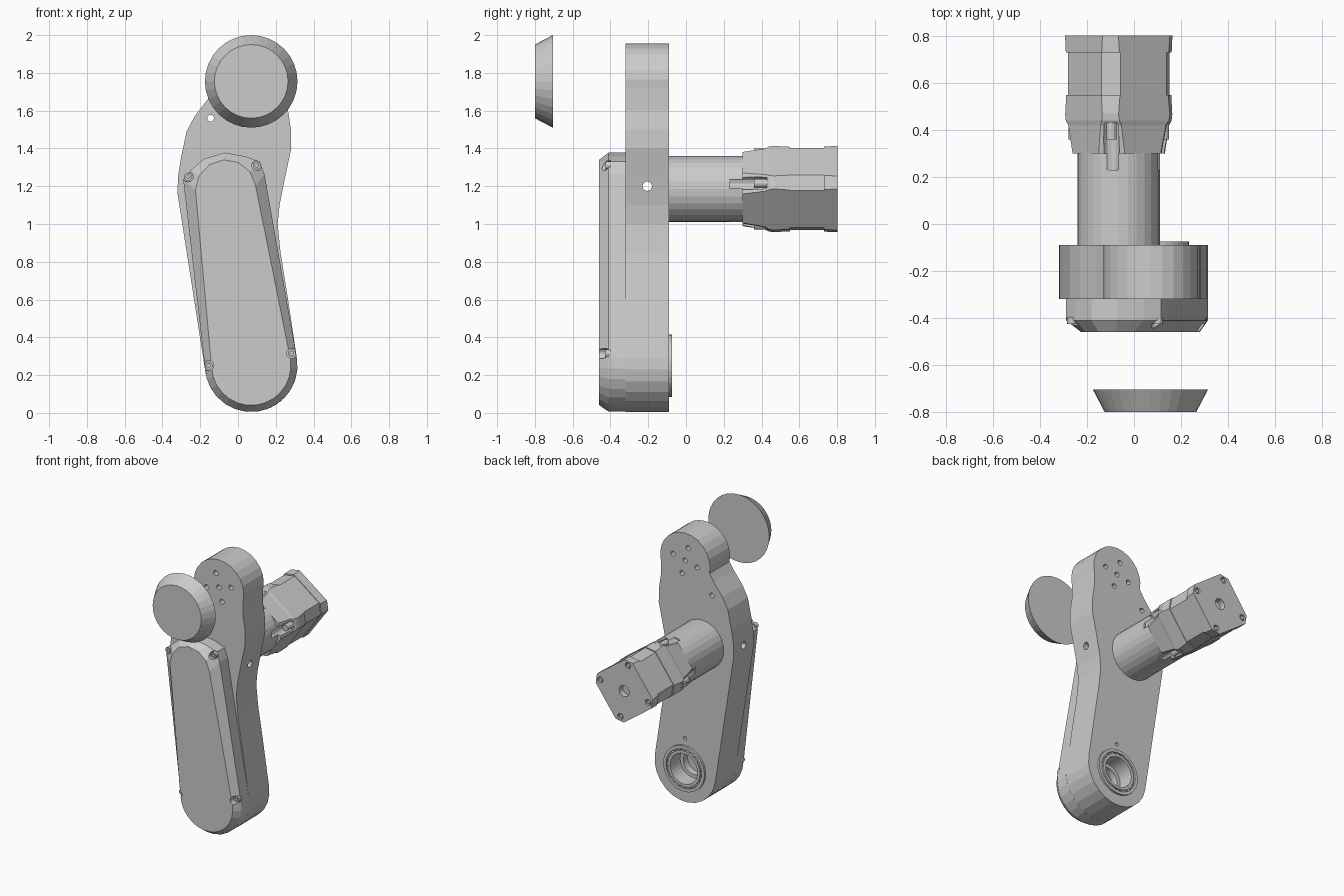
import bpy, bmesh, math
from mathutils import Matrix, Vector

if "Cube" in bpy.data.objects:
    bpy.data.objects.remove(bpy.data.objects["Cube"])

grey = bpy.data.materials.new("light grey")
grey.diffuse_color = (0.6, 0.6, 0.59, 1)
grey.use_nodes = True
grey.node_tree.nodes["Principled BSDF"].inputs["Base Color"].default_value = grey.diffuse_color

LOW = (0.07, 0.25)       # lower pivot (x, z)
TOP = (0.07, 1.755)      # upper pivot
MOTOR = (-0.065, 1.185)  # motor axis
TURN = math.radians(9)   # motor roll


def arc(c, r, a0, a1, n):
    """Points along an arc in the xz plane, angles in degrees."""
    return [(c[0] + r * math.cos(math.radians(a0 + (a1 - a0) * i / n)),
             c[1] + r * math.sin(math.radians(a0 + (a1 - a0) * i / n))) for i in range(n + 1)]


def circle(c, r, n=24):
    return arc(c, r, 0, 360, n)[:-1]


def polar(c, r, a):
    return (c[0] + r * math.cos(a), c[1] + r * math.sin(a))


def add_loft(bm, sections):
    """Bridge (y, outline) sections and cap both ends."""
    rings = [[bm.verts.new((x, y, z)) for x, z in pts] for y, pts in sections]
    n = len(rings[0])
    for a, b in zip(rings, rings[1:]):
        for i in range(n):
            bm.faces.new((a[i], a[(i + 1) % n], b[(i + 1) % n], b[i]))
    bm.faces.new(rings[0])
    bm.faces.new(rings[-1])


def finish(name, bm):
    bmesh.ops.recalc_face_normals(bm, faces=bm.faces)
    me = bpy.data.meshes.new(name)
    bm.to_mesh(me)
    bm.free()
    ob = bpy.data.objects.new(name, me)
    me.materials.append(grey)
    bpy.context.collection.objects.link(ob)
    return ob


def build(name, *lofts):
    bm = bmesh.new()
    for sections in lofts:
        add_loft(bm, sections)
    return finish(name, bm)


def rod(c, r, y0, y1, n=16):
    return [(y0, circle(c, r, n)), (y1, circle(c, r, n))]


def cut(ob, *cutters):
    """Subtract each cutter object, then remove it."""
    for c in cutters:
        mod = ob.modifiers.new("cut", 'BOOLEAN')
        mod.object, mod.operation, mod.solver = c, 'DIFFERENCE', 'EXACT'
        bpy.context.view_layer.update()
        dg = bpy.context.evaluated_depsgraph_get()
        me = bpy.data.meshes.new_from_object(ob.evaluated_get(dg))
        ob.modifiers.clear()
        ob.data = me
        bpy.data.objects.remove(c)


# Arm plate: waisted outline with rounded ends
outline = (arc(LOW, 0.245, 190, 370, 12)
           + [(0.262, 0.62), (0.225, 0.85), (0.21, 1.0), (0.22, 1.1), (0.25, 1.25),
              (0.282, 1.4), (0.28, 1.5), (0.265, 1.6)]
           + arc(TOP, 0.2, -12, 192, 14)
           + [(-0.16, 1.66), (-0.23, 1.57), (-0.272, 1.49), (-0.3, 1.36), (-0.318, 1.25), (-0.32, 1.16)])
plate = build("arm_plate", [(-0.32, outline), (-0.09, outline)])
holes = [TOP, (-0.145, 1.56)] + [polar(TOP, 0.1, math.radians(14 + 90 * k)) for k in range(4)]
cross = build("cross_hole", rod((0, 0), 0.025, -0.6, 0.6))
cross.data.transform(Matrix.Translation((0, -0.205, 1.2)) @ Matrix.Rotation(math.pi / 2, 4, 'Z'))
cut(plate,
    build("plate_holes", *[rod(p, 0.018, -0.4, 0.0, 12) for p in holes]),
    build("bearing_bore", rod(LOW, 0.16, -0.24, 0.0, 32)),
    build("marker_hole", rod((0.07, 0.465), 0.013, -0.13, 0.0, 12)),
    cross)

# Front cover: chamfered lid with screw corners
outer = (arc(LOW, 0.245, 183, 370, 14)
         + [(0.14, 1.265), (0.115, 1.33), (0.04, 1.358), (-0.07, 1.378),
            (-0.18, 1.345), (-0.25, 1.285), (-0.29, 1.235)])
inner = arc(LOW, 0.21, 183, 370, 14) + arc((-0.065, 1.18), 0.16, 8, 180, 6)
cover = build("front_cover", [(-0.319, outer), (-0.41, outer), (-0.46, inner)])
corners = [(-0.265, 1.25), (0.1, 1.31), (0.285, 0.315), (-0.155, 0.25)]
cut(cover, build("screw_pockets", *[rod(p, 0.027, -0.5, -0.4) for p in corners]))


def ring(name, c, r_out, r_in, y0, y1, n=32):
    """Open tube with square ends."""
    prof = [(r_in, y0), (r_out, y0), (r_out, y1), (r_in, y1)]
    bm = bmesh.new()
    loops = [[bm.verts.new((x, y, z)) for x, z in circle(c, r, n)] for r, y in prof]
    for k in range(4):
        a, b = loops[k], loops[(k + 1) % 4]
        for i in range(n):
            bm.faces.new((a[i], a[(i + 1) % n], b[(i + 1) % n], b[i]))
    return finish(name, bm)


# Cover screws
for p in corners:
    ring("cover_screw", p, 0.021, 0.01, -0.425, -0.395, 12)

# Pivot bearing: outer race, balls, inner race, stepped seat
ring("bearing_outer_race", LOW, 0.165, 0.143, -0.2, -0.075)
ring("bearing_inner_race", LOW, 0.13, 0.11, -0.2, -0.075)
ring("bearing_cage", LOW, 0.145, 0.128, -0.2, -0.09)
ring("bearing_seat", LOW, 0.16, 0.085, -0.24, -0.19)
bm = bmesh.new()
for k in range(20):
    x, z = polar(LOW, 0.1365, math.tau * k / 20)
    bmesh.ops.create_icosphere(bm, subdivisions=1, radius=0.011,
                               matrix=Matrix.Translation((x, -0.088, z)))
finish("bearing_balls", bm)

# Floating front disc with a tapered rim
build("front_disc", [(-0.8, circle(TOP, 0.195, 32)), (-0.705, circle(TOP, 0.245, 32))])


def motor_section(flat, corner, dx=0.0):
    """Square turned on its corner, with each corner trimmed."""
    h = flat * math.sqrt(2) - corner      # half width of the trimmed corner
    pts = []
    for k in range(4):
        a = math.pi / 2 * k + TURN
        u, v = Vector((math.cos(a), math.sin(a))), Vector((-math.sin(a), math.cos(a)))
        for s in (-h, h):
            p = u * corner + v * s
            pts.append((MOTOR[0] + p.x, MOTOR[1] + p.y))
    return pts


# Gearbox barrel and flared adapter, with screw channels
barrel = build("gearbox_barrel", rod(MOTOR, 0.175, -0.1, 0.31, 28))
adapter = build("motor_adapter", [(0.3, motor_section(0.174, 0.19)), (0.42, motor_section(0.18, 0.21)),
                                  (0.44, motor_section(0.184, 0.222)), (0.47, motor_section(0.184, 0.226))])
spots = [polar(MOTOR, 0.195, TURN + math.pi / 2 * k) for k in range(4)]
for ob in (barrel, adapter):
    cut(ob, build("screw_channels", *[rod(p, 0.034, 0.23, 0.43, 12) for p in spots]))
build("adapter_screws", *[rod(p, 0.022, 0.36, 0.435, 12) for p in spots])

# Motor: end caps and recessed middle
build("motor_body", [(0.54, motor_section(0.18, 0.213)), (0.74, motor_section(0.18, 0.213))])
build("motor_front_cap", [(0.47, motor_section(0.184, 0.225)), (0.55, motor_section(0.184, 0.22))])
rear = build("motor_rear_cap", [(0.73, motor_section(0.184, 0.222)), (0.802, motor_section(0.184, 0.226))])
cut(rear, build("rear_holes", rod(MOTOR, 0.04, 0.76, 0.9, 16),
                *[rod(p, 0.022, 0.785, 0.9, 12) for p in spots]))
build("rear_screws", *[rod(p, 0.014, 0.78, 0.797, 12) for p in spots])
